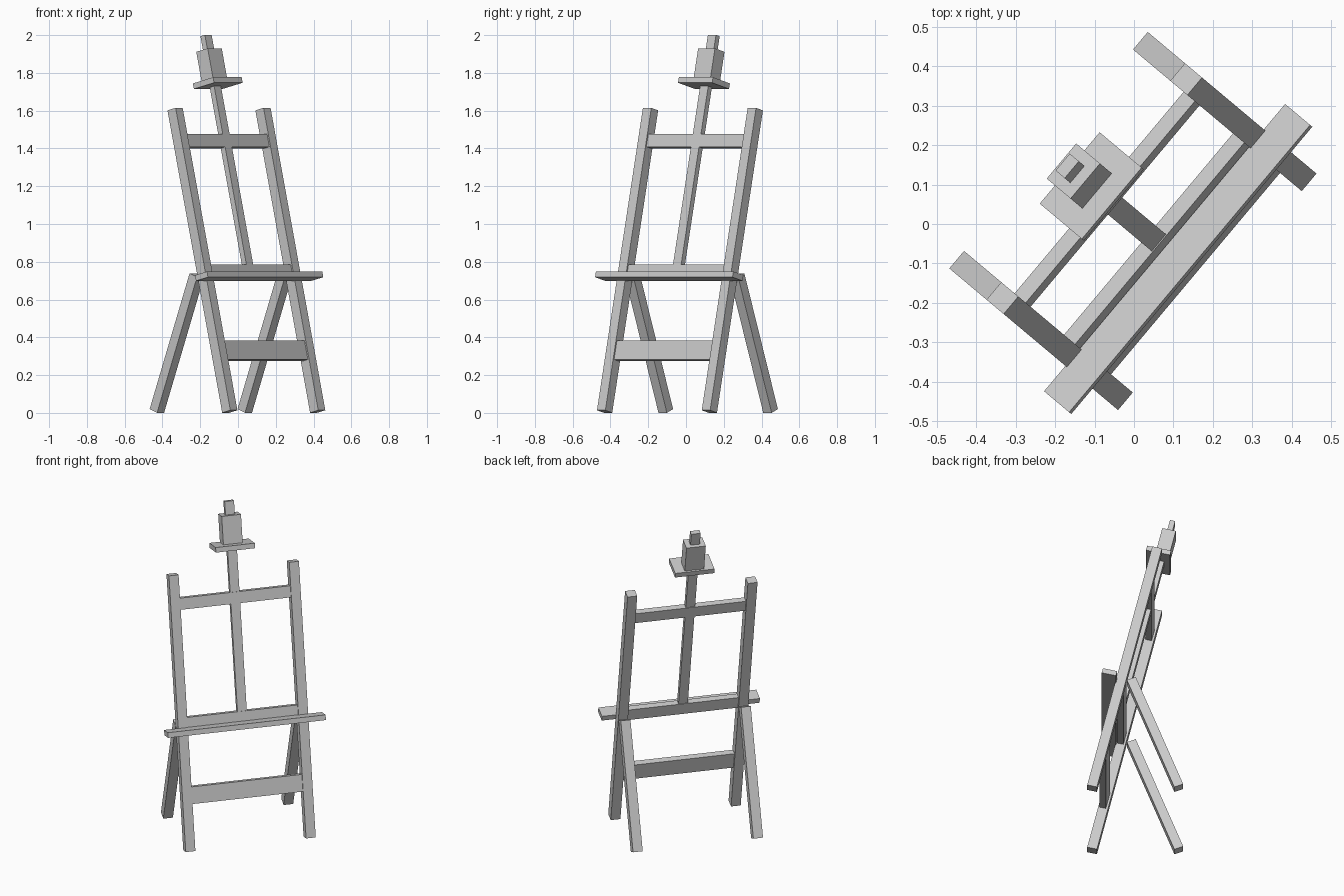
import bpy, bmesh, math
from mathutils import Matrix, Vector

if "Cube" in bpy.data.objects:
    bpy.data.objects.remove(bpy.data.objects["Cube"])

# The whole easel is turned about z; the frame leans back, the rear legs lean forward
TURN = Matrix.Rotation(math.radians(50), 4, 'Z') @ Matrix.Translation((0.004, 0, 0))
FRAME = TURN @ Matrix.Translation((0, -0.272, 0.014)) @ Matrix.Rotation(math.radians(-13.3), 4, 'X')
REAR = TURN @ Matrix.Translation((0, 0.286, 0.020)) @ Matrix.Rotation(math.radians(21), 4, 'X')


def box(name, frame, x, y, z):
    """Box from (min, max) ranges: x across, y depth, z along the leaning part."""
    bm = bmesh.new()
    bmesh.ops.create_cube(bm, size=1)
    lo, hi = Vector((x[0], y[0], z[0])), Vector((x[1], y[1], z[1]))
    for v in bm.verts:
        v.co = frame @ Vector([lo[i] + (v.co[i] + 0.5) * (hi[i] - lo[i]) for i in range(3)])
    me = bpy.data.meshes.new(name)
    bm.to_mesh(me)
    bm.free()
    ob = bpy.data.objects.new(name, me)
    bpy.context.collection.objects.link(ob)
    return ob


# Front posts and rear legs
for side, c in (("left", -0.362), ("right", 0.362)):
    span = (c - 0.029, c + 0.029)
    box("front_post_" + side, FRAME, span, (0, 0.058), (0, 1.645))
    box("rear_leg_" + side, REAR, span, (-0.055, 0), (0, 0.77))

# Cross rails
for name, z0, z1 in (("lower_rail", 0.278, 0.38), ("middle_rail", 0.72, 0.794), ("upper_rail", 1.435, 1.504)):
    box(name, FRAME, (-0.335, 0.335), (0.008, 0.046), (z0, z1))

# Canvas tray
box("canvas_tray", FRAME, (-0.475, 0.475), (-0.08, 0.005), (0.705, 0.736))

# Centre mast with the sliding top clamp
box("centre_mast", FRAME, (-0.028, 0.028), (0.011, 0.042), (0.74, 2.045))
box("clamp_plate", FRAME, (-0.118, 0.118), (-0.066, 0.077), (1.766, 1.796))
box("clamp_block", FRAME, (-0.058, 0.058), (-0.016, 0.065), (1.796, 1.965))
